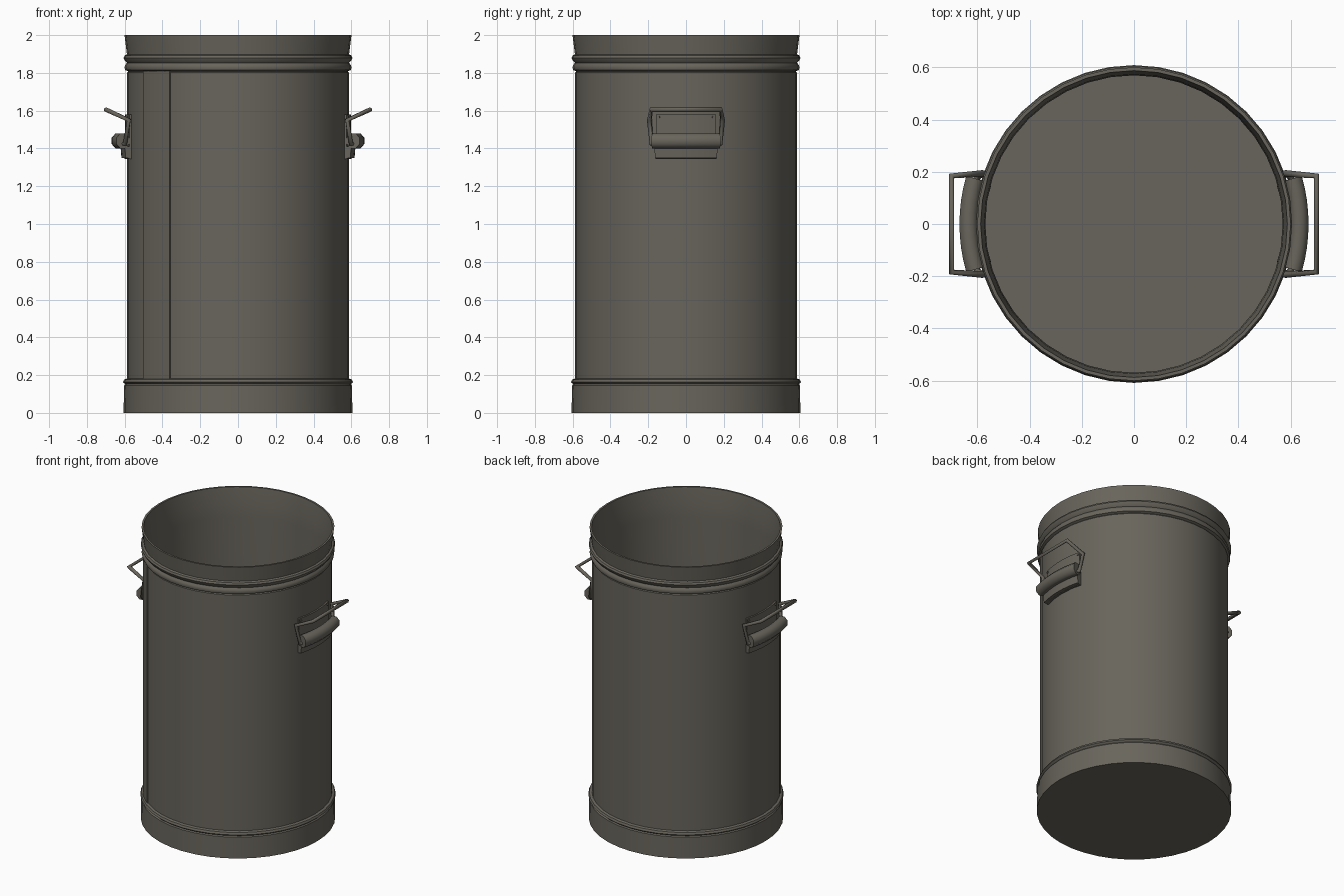
import bpy, bmesh, math
from mathutils import Matrix

if "Cube" in bpy.data.objects:
    bpy.data.objects.remove(bpy.data.objects["Cube"])

metal = bpy.data.materials.new("dull_grey_metal")
metal.diffuse_color = (0.14, 0.13, 0.107, 1)
metal.use_nodes = True
metal.node_tree.nodes["Principled BSDF"].inputs["Base Color"].default_value = metal.diffuse_color


def finish(name, bm, angle=35):
    bmesh.ops.remove_doubles(bm, verts=bm.verts, dist=1e-5)
    bmesh.ops.recalc_face_normals(bm, faces=bm.faces)
    me = bpy.data.meshes.new(name)
    bm.to_mesh(me)
    bm.free()
    me.materials.append(metal)
    ob = bpy.data.objects.new(name, me)
    bpy.context.collection.objects.link(ob)
    bpy.ops.object.select_all(action='DESELECT')
    ob.select_set(True)
    bpy.context.view_layer.objects.active = ob
    bpy.ops.object.shade_smooth_by_angle(angle=math.radians(angle))
    return ob


def revolve(name, section, a0=0, a1=360, n=40, angle=35):
    """Sweep a closed (radius, z) section around z; caps it when not a full turn."""
    full = abs(a1 - a0) >= 360
    bm = bmesh.new()
    rings = []
    for i in range(n if full else n + 1):
        a = math.radians(a0 + (a1 - a0) * i / n)
        rings.append([bm.verts.new((r * math.cos(a), r * math.sin(a), z)) for r, z in section])
    m = len(section)
    for i in range(n):
        p, q = rings[i], rings[(i + 1) % len(rings)]
        for j in range(m if not full else m - 1):
            k = (j + 1) % m
            bm.faces.new((p[j], q[j], q[k], p[k]))
    if full:  # section ends become discs
        bm.faces.new([r[0] for r in rings])
        bm.faces.new([r[-1] for r in rings])
    else:
        bm.faces.new(rings[0])
        bm.faces.new(rings[-1])
    return finish(name, bm, angle)


# Can: outside from the bottom up, over the rim, then inside down to the floor
revolve("can_body", [
    (0.606, 0), (0.603, 0.145), (0.597, 0.152), (0.609, 0.163), (0.603, 0.177), (0.587, 0.182),
    (0.587, 1.802), (0.581, 1.808), (0.597, 1.815), (0.601, 1.828), (0.597, 1.842),
    (0.588, 1.853), (0.600, 1.866), (0.606, 1.88), (0.600, 1.892), (0.588, 1.898),
    (0.601, 2.0), (0.588, 2.0), (0.574, 1.89), (0.57, 1.8), (0.57, 0.03)])

# Lapped vertical seam on the front left
revolve("body_seam", [(0.575, 0.18), (0.593, 0.18), (0.593, 1.81), (0.575, 1.81)], 212, 232.3, 6)


def tube(name, pts, rad=0.013, turn=0):
    cu = bpy.data.curves.new(name, 'CURVE')
    cu.dimensions = '3D'
    cu.bevel_depth = rad
    cu.bevel_resolution = 1
    cu.use_fill_caps = True
    sp = cu.splines.new('POLY')
    sp.points.add(len(pts) - 1)
    for p, c in zip(sp.points, pts):
        p.co = (*c, 1)
    cu.materials.append(metal)
    ob = bpy.data.objects.new(name, cu)
    bpy.context.collection.objects.link(ob)
    ob.rotation_euler.z = turn
    bpy.ops.object.select_all(action='DESELECT')
    ob.select_set(True)
    bpy.context.view_layer.objects.active = ob
    bpy.ops.object.convert(target='MESH')


for side, mid in (("right", 0), ("left", 180)):
    # Curved mounting plate, with a thicker lip below the sleeve
    revolve(side + "_handle_plate",
            [(0.575, 1.345), (0.597, 1.345), (0.597, 1.58), (0.575, 1.58)], mid - 15.5, mid + 15.5, 8)
    revolve(side + "_plate_lip",
            [(0.58, 1.345), (0.617, 1.35), (0.622, 1.41), (0.58, 1.41)], mid - 15.5, mid + 15.5, 8)
    # Rolled sleeve that carries the handle wire
    ring = [(0.634 + 0.038 * math.cos(t * math.pi / 4 + math.pi / 8),
             1.44 + 0.043 * math.sin(t * math.pi / 4 + math.pi / 8)) for t in range(8)]
    revolve(side + "_handle_sleeve", ring, mid - 16, mid + 16, 8, 50)
    # Bent wire bail
    half = [(0.607, 0.165, 1.425), (0.598, 0.182, 1.425), (0.578, 0.194, 1.55), (0.700, 0.184, 1.606)]
    tube(side + "_handle_wire", half + [(x, -y, z) for x, y, z in reversed(half)],
         turn=math.radians(mid))
    # Rivets at the upper plate corners
    bm = bmesh.new()
    for s in (-1, 1):
        a = math.radians(mid + s * 14)
        m = (Matrix.Rotation(a, 4, 'Z') @ Matrix.Translation((0.585, 0, 1.565))
             @ Matrix.Rotation(math.pi / 2, 4, 'Y'))
        bmesh.ops.create_cone(bm, cap_ends=True, segments=8, radius1=0.009, radius2=0.007,
                              depth=0.036, matrix=m)
    finish(side + "_plate_rivets", bm)
